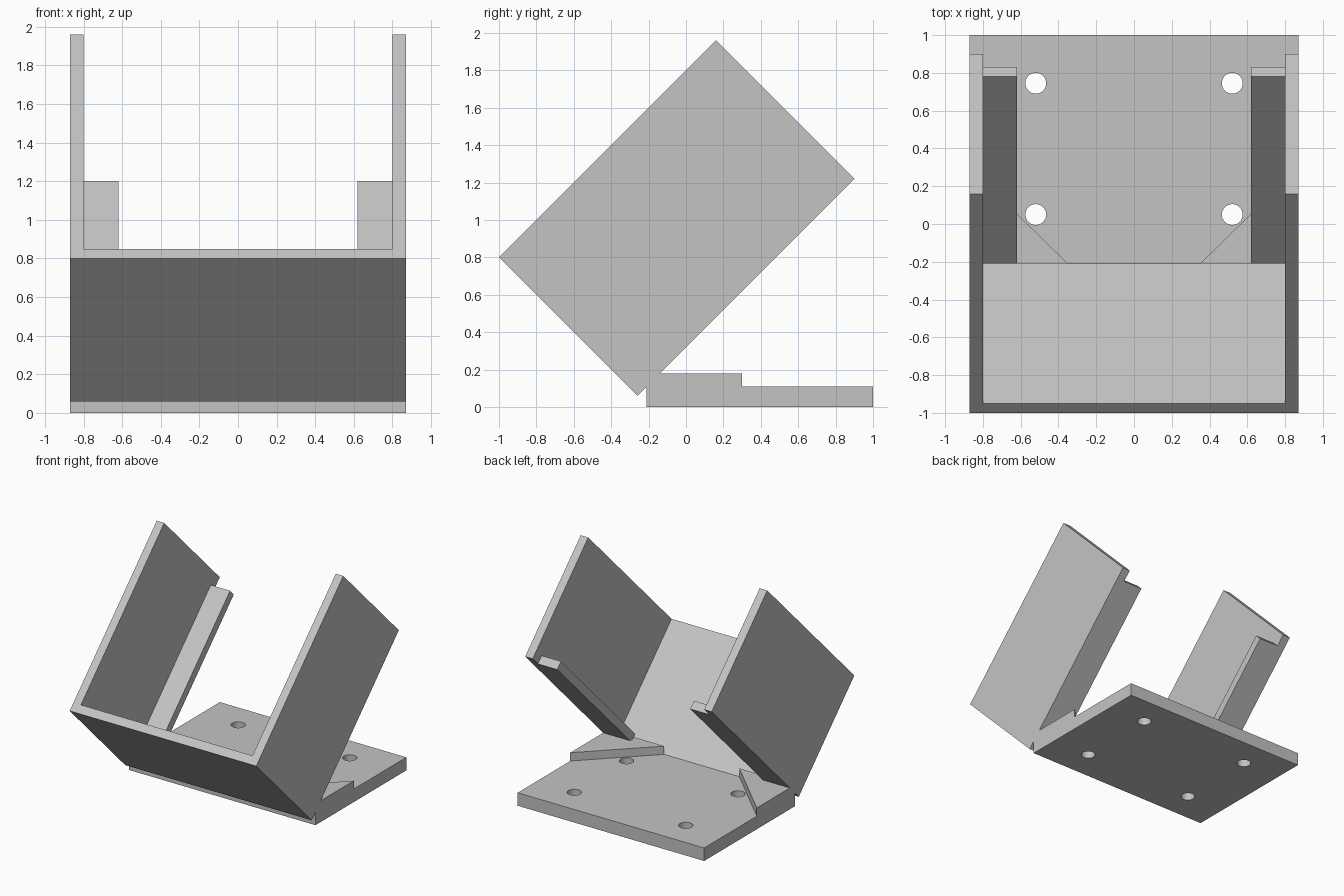
import bpy
import bmesh
from mathutils import Vector

cube = bpy.data.objects.get("Cube")
if cube:
    bpy.data.objects.remove(cube, do_unlink=True)

GREY = (0.55, 0.55, 0.55, 1)
grey = bpy.data.materials.new("plain_grey")
grey.use_nodes = True
grey.diffuse_color = GREY
grey.node_tree.nodes["Principled BSDF"].inputs["Base Color"].default_value = GREY

HALF_W, INNER_W, RAIL_W = 0.87, 0.80, 0.62
FRONT_Y, BASE_TOP, WEDGE_TOP = -0.21, 0.11, 0.18


def prism(name, outline, offset):
    """Extrude a closed outline of 3D points along the offset."""
    bm = bmesh.new()
    face = bm.faces.new([bm.verts.new(p) for p in outline])
    grown = bmesh.ops.extrude_face_region(bm, geom=[face])["geom"]
    moved = [g for g in grown if isinstance(g, bmesh.types.BMVert)]
    bmesh.ops.translate(bm, verts=moved, vec=Vector(offset))
    bmesh.ops.recalc_face_normals(bm, faces=bm.faces)
    mesh = bpy.data.meshes.new(name)
    bm.to_mesh(mesh)
    bm.free()
    mesh.materials.append(grey)
    obj = bpy.data.objects.new(name, mesh)
    bpy.context.collection.objects.link(obj)
    return obj


def side_profile(name, yz, x0, x1):
    return prism(name, [(x0, y, z) for y, z in yz], (x1 - x0, 0, 0))


# Tilted cradle: front plate, side panels and lower rails
side_profile("front_plate", [(-1, 0.8), (-0.95, 0.85), (-0.21, 0.11), (-0.26, 0.06)],
             -HALF_W, HALF_W)
panel = [(-1, 0.8), (0.16, 1.96), (0.9, 1.22), (-0.26, 0.06)]
rail = [(-0.21, 0.21), (0.78, 1.2), (0.83, 1.15), (-0.16, 0.16)]
for side, s in (("left", 1), ("right", -1)):
    side_profile(side + "_panel", panel, s * INNER_W, s * HALF_W)
    side_profile(side + "_rail", rail, s * RAIL_W, s * INNER_W)
    # Triangular gusset on the base
    gusset = [(s * 0.35, FRONT_Y), (s * HALF_W, FRONT_Y), (s * HALF_W, 0.30)]
    prism(side + "_gusset", [(x, y, BASE_TOP) for x, y in gusset],
          (0, 0, WEDGE_TOP - BASE_TOP))

# Base plate with four screw holes
base = side_profile("base_plate", [(FRONT_Y, 0), (1, 0), (1, BASE_TOP), (FRONT_Y, BASE_TOP)],
                    -HALF_W, HALF_W)
for x in (-0.52, 0.52):
    for y in (0.05, 0.745):
        bpy.ops.mesh.primitive_cylinder_add(vertices=40, radius=0.055, depth=0.5,
                                            location=(x, y, 0.05))
        cutter = bpy.context.object
        cutter.name = "hole_cutter"
        cutter.data.materials.append(grey)
        cut = base.modifiers.new("screw_hole", "BOOLEAN")
        cut.operation = "DIFFERENCE"
        cut.solver = "EXACT"
        cut.object = cutter

# Apply the holes and drop the cutters
bpy.ops.object.select_all(action="DESELECT")
base.select_set(True)
bpy.context.view_layer.objects.active = base
for mod in list(base.modifiers):
    cutter = mod.object
    bpy.ops.object.modifier_apply(modifier=mod.name)
    bpy.data.objects.remove(cutter, do_unlink=True)
bpy.ops.object.shade_smooth_by_angle()
